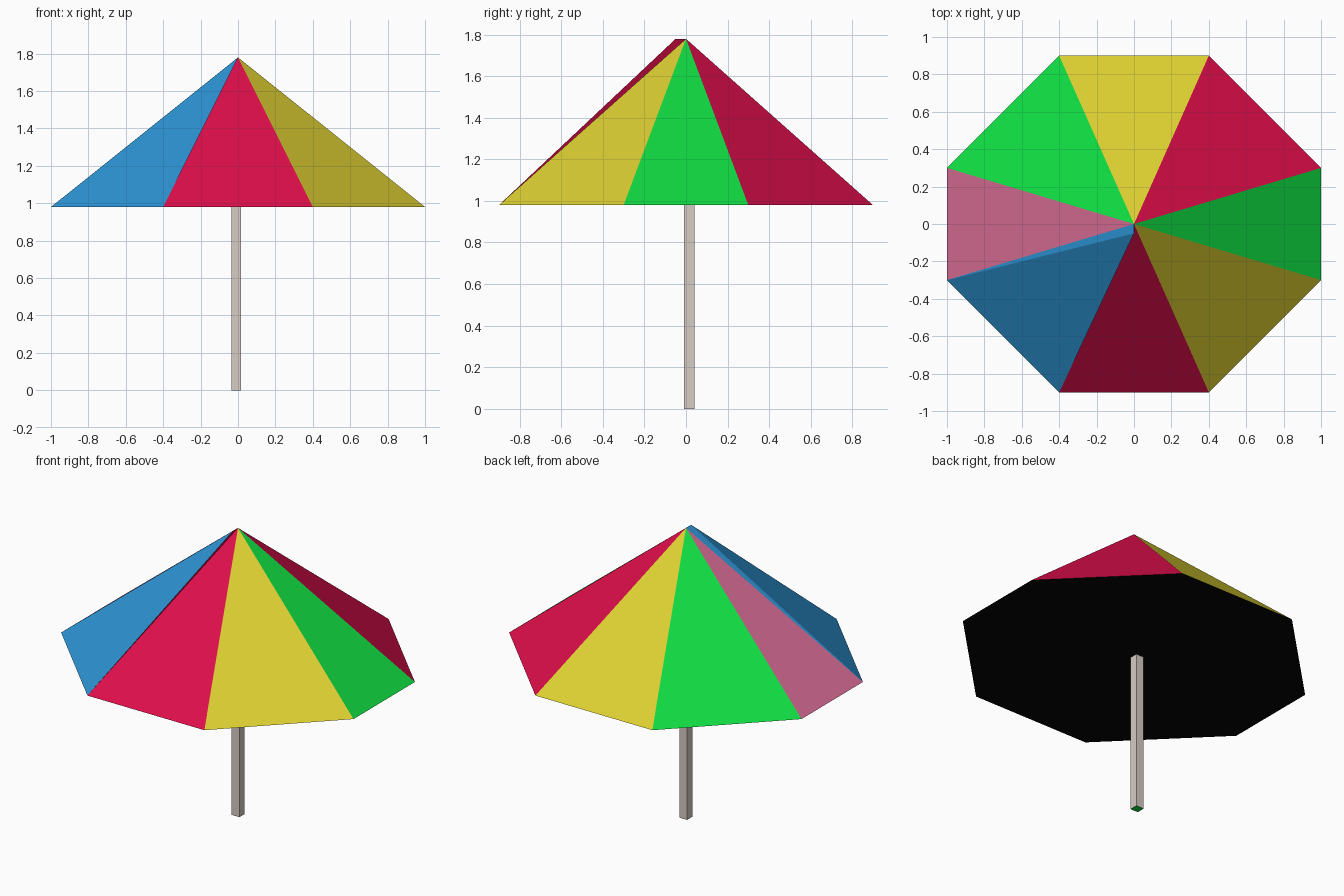
import bpy, bmesh
from mathutils import Vector

if "Cube" in bpy.data.objects:
    bpy.data.objects.remove(bpy.data.objects["Cube"])


def material(name, rgb):
    m = bpy.data.materials.new(name)
    lin = [((c / 255 + 0.055) / 1.055) ** 2.4 if c > 10 else c / 255 / 12.92 for c in rgb]
    m.diffuse_color = (*lin, 1)
    m.use_nodes = True
    m.node_tree.nodes["Principled BSDF"].inputs["Base Color"].default_value = m.diffuse_color
    return m


RED, YELLOW, GREEN, PINK, BLUE, BLACK, WOOD = range(7)
mats = [material("red", (222, 14, 75)), material("yellow", (222, 208, 49)),
        material("green", (16, 220, 66)), material("pink", (219, 111, 151)),
        material("blue", (46, 149, 215)), material("black", (5, 5, 5)),
        material("pale wood", (215, 204, 197))]


def finish(name, bm):
    mesh = bpy.data.meshes.new(name)
    bm.to_mesh(mesh)
    bm.free()
    for m in mats:
        mesh.materials.append(m)
    ob = bpy.data.objects.new(name, mesh)
    bpy.context.collection.objects.link(ob)
    return ob


# Canopy: octagonal rim, one colour per panel, closed flat underside
bm = bmesh.new()
Z_RIM, Z_TOP = 0.98, 1.78
rim = [bm.verts.new((x, y, Z_RIM)) for x, y in
       [(-.4, -.9), (.4, -.9), (1, -.3), (1, .3), (.4, .9), (-.4, .9), (-1, .3), (-1, -.3)]]
apex = bm.verts.new((0, 0, Z_TOP))
lip = bm.verts.new((0, -0.05, Z_TOP))   # raised tip of the blue panel


def face(verts, colour):
    bm.faces.new(verts).material_index = colour


for i, colour in enumerate([RED, YELLOW, GREEN, RED, YELLOW, GREEN, PINK]):
    face((rim[i], rim[i + 1], apex), colour)
# Blue panel overlaps the front one, with a red step between them
face((rim[7], rim[0], lip), BLUE)
face((rim[7], lip, apex), BLUE)
face((rim[0], apex, lip), RED)
face(rim[::-1], BLACK)
finish("canopy", bm)

# Pole: thin square post, green on the bottom end
bm = bmesh.new()
bmesh.ops.create_cube(bm, size=1)
for v in bm.verts:
    v.co = Vector((v.co.x * 0.053 - 0.0095, v.co.y * 0.051 + 0.0155, (v.co.z + 0.5) * Z_RIM))
for f in bm.faces:
    f.normal_update()
    f.material_index = GREEN if f.normal.z < -0.5 else WOOD
finish("pole", bm)
